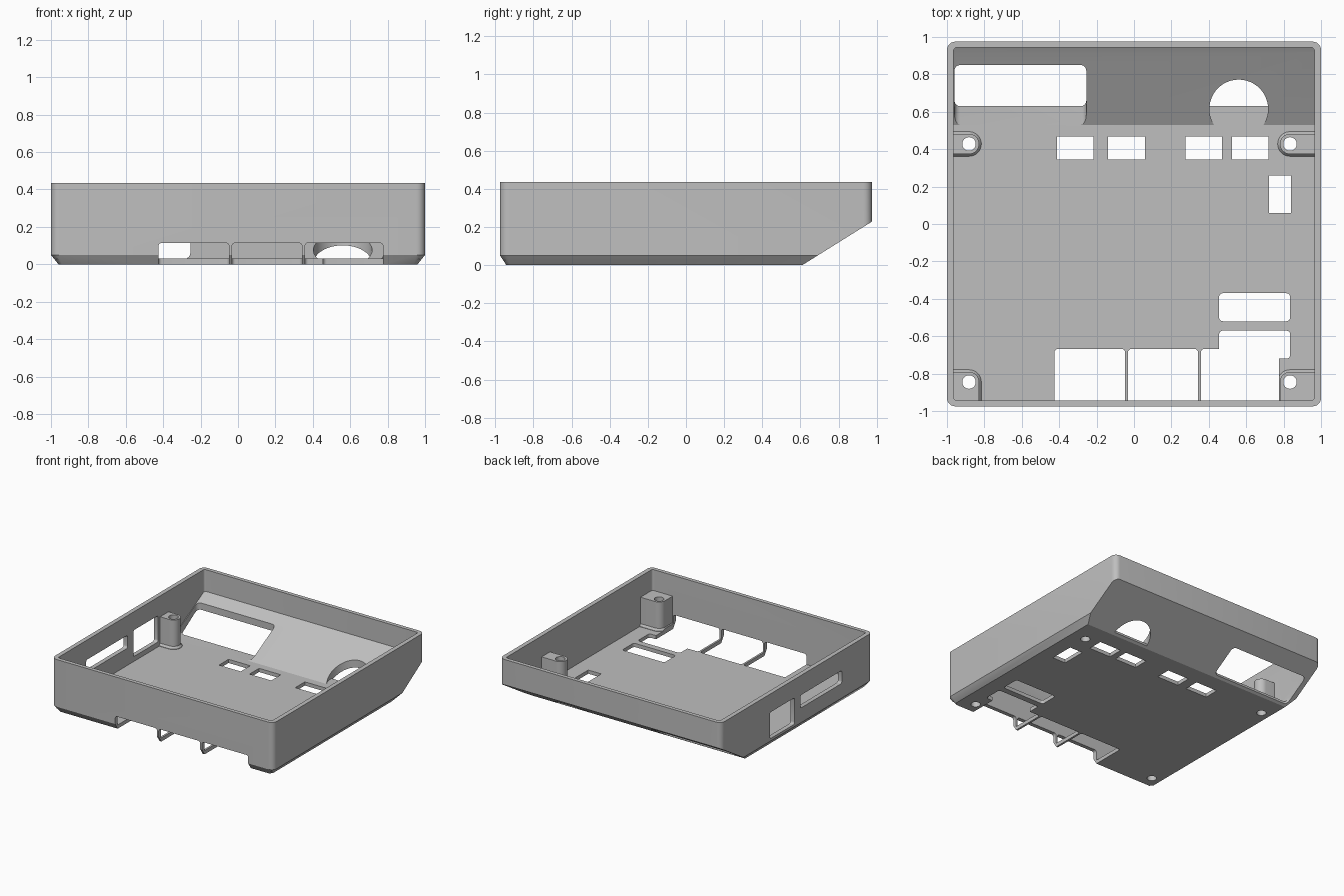
import bpy, bmesh, math

cube = bpy.data.objects.get("Cube")
if cube:
    bpy.data.objects.remove(cube, do_unlink=True)

grey = bpy.data.materials.new("plain_grey")
grey.use_nodes = True
grey.diffuse_color = (0.52, 0.52, 0.52, 1)
grey.node_tree.nodes["Principled BSDF"].inputs["Base Color"].default_value = (0.52, 0.52, 0.52, 1)

HEIGHT, FLOOR, LIP, SLOPE = 0.435, 0.03, 0.05, 0.625


def add_object(name, bm):
    bmesh.ops.recalc_face_normals(bm, faces=bm.faces)
    mesh = bpy.data.meshes.new(name)
    bm.to_mesh(mesh)
    bm.free()
    mesh.materials.append(grey)
    ob = bpy.data.objects.new(name, mesh)
    bpy.context.scene.collection.objects.link(ob)
    return ob


def hull(name, points):
    bm = bmesh.new()
    for p in {tuple(round(c, 5) for c in p) for p in points}:
        bm.verts.new(p)
    bmesh.ops.convex_hull(bm, input=bm.verts)
    bmesh.ops.dissolve_limit(bm, angle_limit=0.01, verts=bm.verts, edges=bm.edges)
    return add_object(name, bm)


def box(name, xs, ys, zs, r=0.0):
    bm = bmesh.new()
    bmesh.ops.create_cube(bm, size=1)
    for v in bm.verts:
        v.co = [(a + b) / 2 + c * (b - a) for c, (a, b) in zip(v.co, (xs, ys, zs))]
    if r:
        bmesh.ops.bevel(bm, geom=bm.edges[:], offset=r, segments=4, profile=0.5, affect='EDGES')
    return add_object(name, bm)


def circle(x, y, r, n=32):
    return [(x + r * math.cos(i * math.tau / n), y + r * math.sin(i * math.tau / n)) for i in range(n)]


def rounded_rect(hx, hy, r):
    return [p for sx in (-1, 1) for sy in (-1, 1)
            for p in circle(sx * (hx - r), sy * (hy - r), r, 24)]


def prism(name, outline, z0, z1):
    return hull(name, [(x, y, z) for x, y in outline for z in (z0, z1)])


def combine(target, tool, operation='DIFFERENCE'):
    mod = target.modifiers.new("shape", 'BOOLEAN')
    mod.operation, mod.solver, mod.object = operation, 'EXACT', tool
    bpy.context.view_layer.objects.active = target
    bpy.ops.object.modifier_apply(modifier=mod.name)
    bpy.data.objects.remove(tool, do_unlink=True)


# Outer tray with sloped back and chamfered bottom edge
pts = []
for x, y in rounded_rect(1, 0.975, 0.045):
    pts += [(x, y, HEIGHT), (x, y, max(LIP, (y - 0.61) * SLOPE))]
for s in (-1, 1):
    pts += [(s, 0.61 + LIP / SLOPE, LIP), (s * 0.96, 0.61, 0), (s * 0.94, -0.942, 0), (s * 0.96, -0.92, 0)]
tray = hull("enclosure_tray", pts)

# Inner cavity, leaving a thicker ramp at the back
pts = []
for x, y in rounded_rect(0.964, 0.943, 0.015):
    pts += [(x, y, HEIGHT + 0.1), (x, y, max(FLOOR, (y - 0.53) * SLOPE))]
pts += [(s * 0.964, 0.53, FLOOR) for s in (-1, 1)]
combine(tray, hull("cavity", pts))

# Large ramp opening, pocketed down to the floor
combine(tray, box("pocket", (-0.96, -0.255), (0.49, 0.85), (FLOOR, 0.7), 0.03))
combine(tray, box("ramp_window", (-0.96, -0.255), (0.63, 0.85), (-0.2, 0.7), 0.03))

# Round ramp opening, also stopping at the floor edge
ring = circle(0.56, 0.615, 0.157, 48)
combine(tray, prism("round_pocket", ring, FLOOR, 0.6))
combine(tray, prism("round_hole", [(x, max(y, 0.63)) for x, y in ring], -0.2, 0.6))

# Screw posts merged into the walls and corners
screws = [(x, y) for x in (-0.882, 0.834) for y in (-0.845, 0.428)]


def post_outline(x, y, r):
    s = math.copysign(1, x)
    low = y - r if y > 0 else -0.955
    corners = [(s * 0.97, y + r), (s * 0.97, low)]
    if y < 0:
        corners.append((x - s * r, low))
    return circle(x, y, r) + corners


for x, y in screws:
    post = prism("post", post_outline(x, y, 0.054), 0.025, 0.265)
    skirt = hull("skirt", [(a, b, z) for r, z in ((0.066, 0.025), (0.066, 0.033), (0.054, 0.05))
                           for a, b in post_outline(x, y, r)])
    combine(tray, post, 'UNION')
    combine(tray, skirt, 'UNION')
for x, y in screws:
    combine(tray, prism("screw_hole", circle(x, y, 0.036), -0.2, 0.6))

# Front connector notches, separated by thin ribs
for x0, x1 in ((-0.425, -0.048), (-0.032, 0.342), (0.358, 0.775)):
    combine(tray, box("notch", (x0, x1), (-1.2, -0.668), (-0.2, 0.115), 0.018))

# Floor slots beside the notches
for y0, y1 in ((-0.72, -0.57), (-0.52, -0.37)):
    combine(tray, box("slot", (0.455, 0.835), (y0, y1), (-0.2, 0.1), 0.02))

# Small square floor openings
for x in (-0.315, -0.04, 0.373, 0.622):
    combine(tray, box("vent", (x - 0.098, x + 0.098), (0.345, 0.468), (-0.2, 0.1)))
combine(tray, box("side_vent", (0.722, 0.84), (0.06, 0.26), (-0.2, 0.1)))

# Two openings in the side wall
for ys, zs in (((0.03, 0.348), (0.07, 0.285)), ((-0.58, -0.045), (0.17, 0.275))):
    combine(tray, box("side_window", (-1.2, -0.9), ys, zs, 0.018))

bpy.ops.object.select_all(action='DESELECT')
tray.select_set(True)
bpy.context.view_layer.objects.active = tray
bpy.ops.object.shade_smooth_by_angle(angle=math.radians(28))
